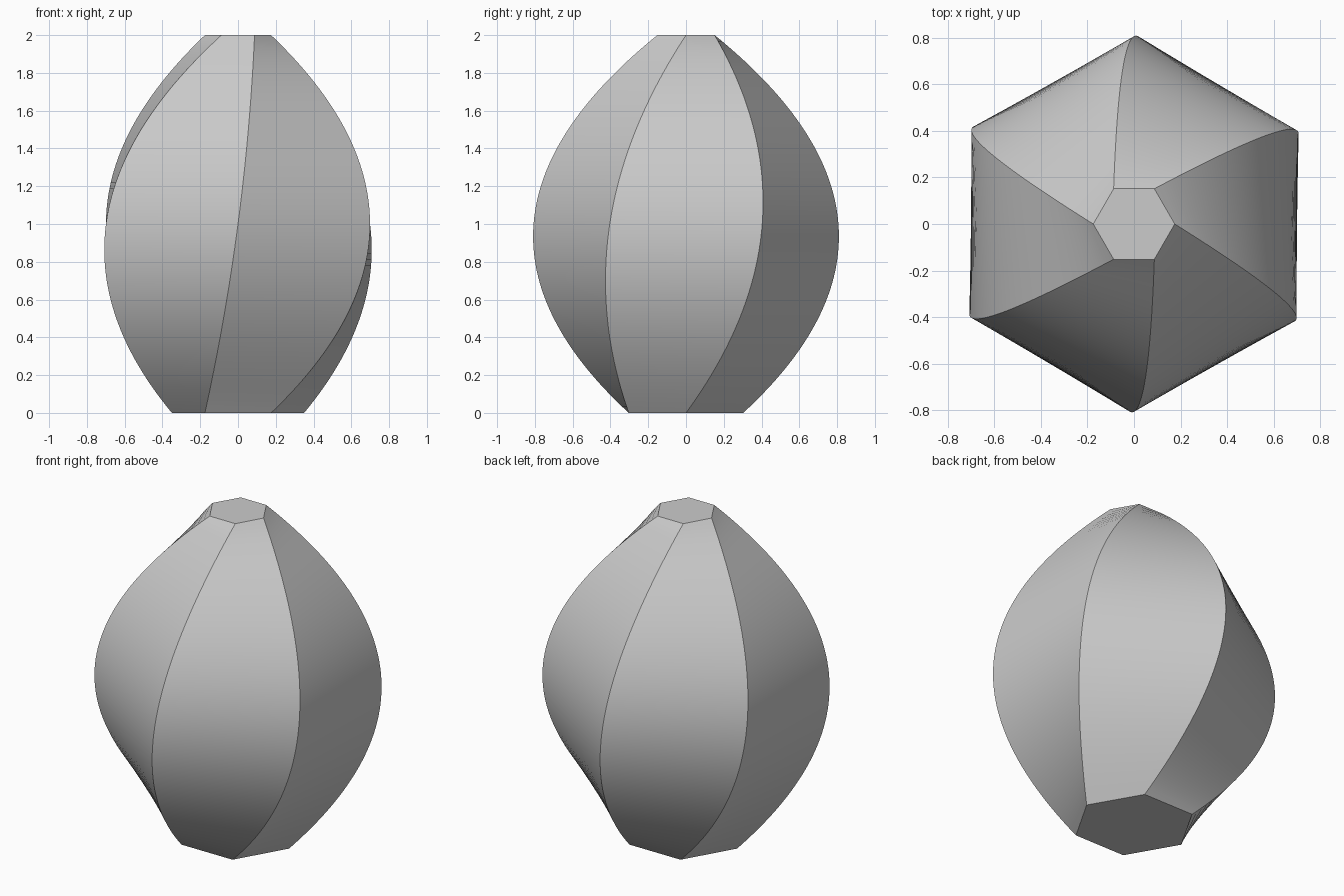
import bpy, bmesh
from math import cos, sin, pi, radians
from mathutils import Vector

cube = bpy.data.objects.get("Cube")
if cube:
    bpy.data.objects.remove(cube, do_unlink=True)

SIDES = 6
RINGS = 64
HEIGHT = 2.0
# Radius and turn of the three hexagonal sections: base, middle, top
SECTIONS = [(0.35, 0), (0.807, 30), (0.175, 60)]


def make_material(name, rgb):
    mat = bpy.data.materials.new(name)
    mat.use_nodes = True
    mat.diffuse_color = (*rgb, 1)
    mat.node_tree.nodes["Principled BSDF"].inputs["Base Color"].default_value = (*rgb, 1)
    return mat


def section_corner(section, side):
    radius, turn = section
    angle = radians(turn) + 2 * pi * side / SIDES
    return Vector((radius * cos(angle), radius * sin(angle), 0))


def loft_corner(side, t):
    """Smooth curve through the matching corners of the three sections."""
    base, middle, top = (section_corner(s, side) for s in SECTIONS)
    p = base * (2 * t - 1) * (t - 1) + middle * 4 * t * (1 - t) + top * t * (2 * t - 1)
    p.z = HEIGHT * t
    return p


# Twisted body: stacked hexagons joined by ruled panels
bm = bmesh.new()
rings = [[bm.verts.new(loft_corner(s, i / RINGS)) for s in range(SIDES)]
         for i in range(RINGS + 1)]
for low, high in zip(rings, rings[1:]):
    for s in range(SIDES):
        n = (s + 1) % SIDES
        bm.faces.new((low[s], low[n], high[n], high[s]))

# Flat base and top
bm.faces.new(rings[0][::-1])
bm.faces.new(rings[-1])

mesh = bpy.data.meshes.new("twisted_hexagonal_body")
bm.to_mesh(mesh)
bm.free()
body = bpy.data.objects.new("twisted_hexagonal_body", mesh)
bpy.context.collection.objects.link(body)
mesh.materials.append(make_material("light_grey", (0.6, 0.6, 0.6)))

# Smooth panels with crisp corners
bpy.ops.object.select_all(action='DESELECT')
body.select_set(True)
bpy.context.view_layer.objects.active = body
bpy.ops.object.shade_smooth_by_angle(angle=radians(25))
